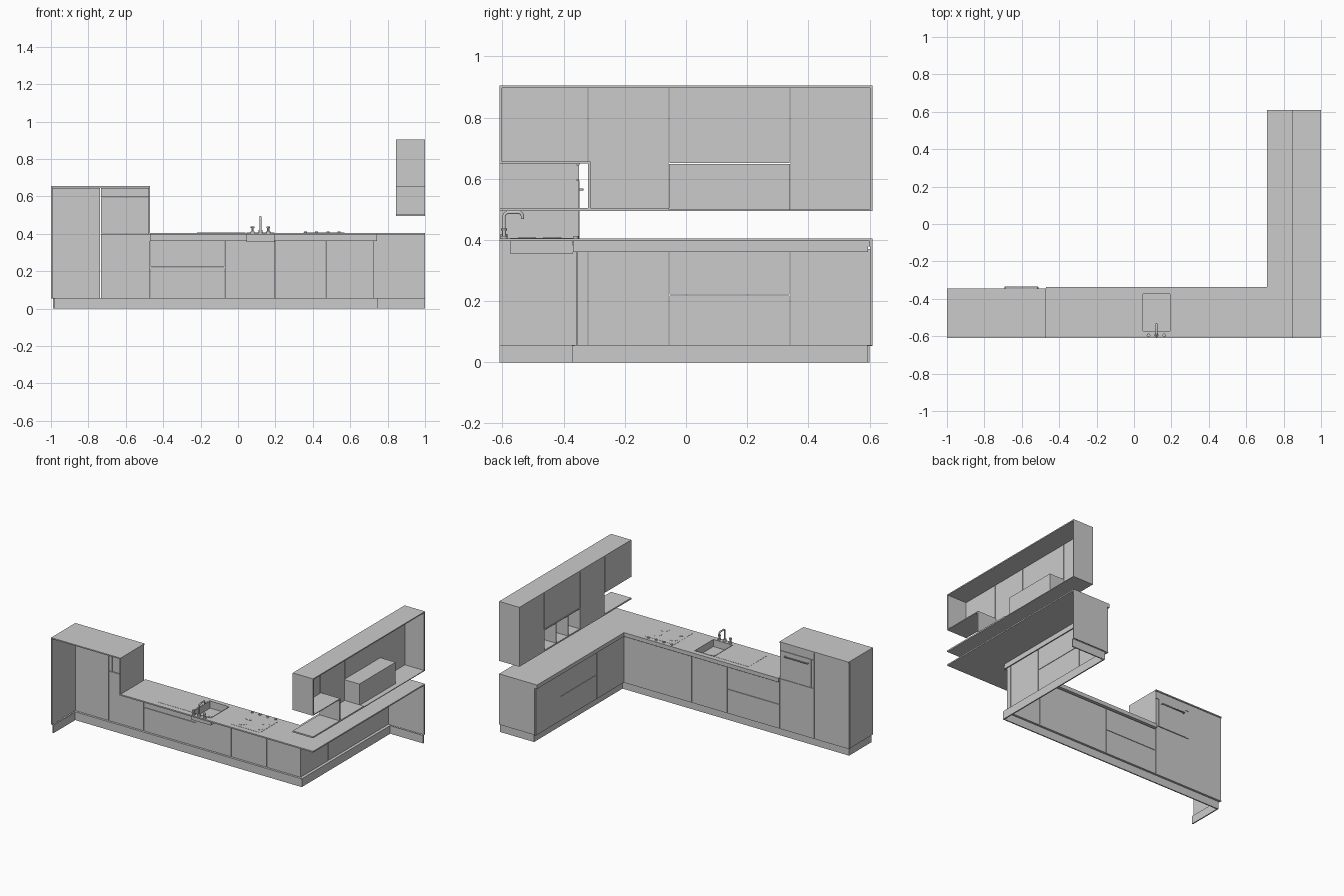
import bpy, bmesh, math
from mathutils import Vector

if "Cube" in bpy.data.objects:
    bpy.data.objects.remove(bpy.data.objects["Cube"])

T = 0.008  # panel thickness
G = 0.0015  # half gap between fronts


def finish(name, bm):
    bmesh.ops.recalc_face_normals(bm, faces=bm.faces)
    me = bpy.data.meshes.new(name)
    bm.to_mesh(me)
    bm.free()
    ob = bpy.data.objects.new(name, me)
    bpy.context.collection.objects.link(ob)
    return ob


def box(name, x0, x1, y0, y1, z0, z1):
    bm = bmesh.new()
    bmesh.ops.create_cube(bm, size=1)
    for v in bm.verts:
        v.co = Vector(((x0 + x1) / 2 + v.co.x * (x1 - x0),
                       (y0 + y1) / 2 + v.co.y * (y1 - y0),
                       (z0 + z1) / 2 + v.co.z * (z1 - z0)))
    return finish(name, bm)


def prism(name, pts, z0, z1):
    bm = bmesh.new()
    f = bm.faces.new([bm.verts.new((x, y, z0)) for x, y in pts])
    ext = bmesh.ops.extrude_face_region(bm, geom=[f])["geom"]
    bmesh.ops.translate(bm, vec=(0, 0, z1 - z0),
                        verts=[v for v in ext if isinstance(v, bmesh.types.BMVert)])
    return finish(name, bm)


def cyl(name, x, y, z0, z1, r, n=20):
    return prism(name, [(x + r * math.cos(2 * math.pi * i / n), y + r * math.sin(2 * math.pi * i / n))
                        for i in range(n)], z0, z1)


def tube(name, pts, r):
    cu = bpy.data.curves.new(name, "CURVE")
    cu.dimensions = "3D"
    cu.bevel_depth = r
    cu.bevel_resolution = 3
    cu.use_fill_caps = True
    sp = cu.splines.new("POLY")
    sp.points.add(len(pts) - 1)
    for p, c in zip(sp.points, pts):
        p.co = (*c, 1)
    ob = bpy.data.objects.new(name, cu)
    bpy.context.collection.objects.link(ob)


def front_x(name, x0, x1, z0, z1):  # front facing +y
    box(name, x0 + G, x1 - G, -0.35 - T, -0.35, z0 + G, z1 - G)


def front_y(name, x, y0, y1, z0, z1):  # front facing -x
    box(name, x, x + T, y0 + G, y1 - G, z0 + G, z1 - G)


B0, B1 = 0.055, 0.372  # base front heights

# Main run fronts
front_x("tall_door", -1, -0.735, B0, 0.647)
front_x("oven_lower_door", -0.735, -0.47, B0, 0.4)
front_x("lower_drawer", -0.47, -0.07, B0, 0.22)
front_x("upper_drawer", -0.47, -0.07, 0.22, B1)
for a, b in ((-0.07, 0.2), (0.2, 0.47), (0.47, 0.72)):
    front_x("base_door", a, b, B0, B1)

# Side leg fronts
front_y("corner_filler", 0.72, -0.358, -0.32, B0, B1)
front_y("leg_door", 0.72, -0.32, -0.055, B0, B1)
front_y("leg_lower_drawer", 0.72, -0.055, 0.34, B0, 0.22)
front_y("leg_upper_drawer", 0.72, -0.055, 0.34, 0.22, B1)
front_y("leg_door", 0.72, 0.34, 0.61, B0, B1)

# End panels
box("left_end_panel", -1, -1 + T, -0.61, -0.35 - T, B0, 0.65)
box("leg_end_panel", 0.72 + T, 1, 0.61 - T, 0.61, B0, B1 + 0.006)

# Plinth and the narrow ledge above it
box("plinth_main", -0.99, 0.74, -0.373, -0.365, 0, B0)
box("plinth_left", -0.99, -0.982, -0.61, -0.373, 0, B0)
box("plinth_leg", 0.74, 0.748, -0.373, 0.6, 0, B0)
box("plinth_leg_end", 0.748, 1, 0.592, 0.6, 0, B0)
box("plinth_ledge_main", -1, 0.74, -0.373, -0.35, B0 - 0.002, B0 + 0.002)
box("plinth_ledge_leg", 0.72, 0.748, -0.365, 0.61, B0 - 0.002, B0 + 0.002)

# Recessed grip rail under the counter
box("grip_rail_main", -0.47, 0.74, -0.37, -0.363, 0.36, 0.382)
box("grip_rail_leg", 0.735, 0.742, -0.37, 0.595, 0.36, 0.382)

# Counter top with sink hole, plus front lip
counter = prism("counter_top", [(-0.47, -0.61), (1, -0.61), (1, 0.61), (0.71, 0.61),
                                (0.71, -0.338), (-0.47, -0.338)], 0.396, 0.405)
cut = box("sink_cutter", 0.047, 0.193, -0.573, -0.372, 0.35, 0.45)
mod = counter.modifiers.new("sink_hole", "BOOLEAN")
mod.operation = "DIFFERENCE"
mod.object = cut
bpy.context.view_layer.objects.active = counter
bpy.ops.object.modifier_apply(modifier=mod.name)
bpy.data.objects.remove(cut)
prism("counter_lip", [(-0.47, -0.338), (0.71, -0.338), (0.71, 0.61), (1, 0.61), (1, 0.60),
                      (0.74, 0.60), (0.74, -0.368), (-0.47, -0.368)], 0.378, 0.396)

# Sink basin and drainer
x0, x1, y0, y1, z0, z1 = 0.045, 0.195, -0.575, -0.37, 0.355, 0.407
box("sink_floor", x0, x1, y0, y1, z0, z0 + 0.003)
for a, b in ((x0, x0 + 0.003), (x1 - 0.003, x1)):
    box("sink_side", a, b, y0, y1, z0, z1)
for a, b in ((y0, y0 + 0.003), (y1 - 0.003, y1)):
    box("sink_side", x0, x1, a, b, z0, z1)
cyl("sink_drain", 0.12, -0.47, 0.358, 0.36, 0.012)
box("drainer", -0.22, 0.04, -0.57, -0.37, 0.405, 0.4062)

# Tap with gooseneck spout and two handles
arc = [(0.12, -0.58 + 0.015 * math.cos(t), 0.475 + 0.015 * math.sin(t))
       for t in [math.pi * (1 - i / 12) for i in range(7)]]
arc2 = [(0.12, -0.547 + 0.012 * math.sin(t), 0.478 + 0.012 * math.cos(t))
        for t in [math.pi / 2 * i / 6 for i in range(7)]]
tube("tap_spout", [(0.12, -0.595, 0.405)] + arc + arc2 + [(0.12, -0.535, 0.468)], 0.0055)
cyl("tap_base", 0.12, -0.595, 0.405, 0.42, 0.011)
for x in (0.078, 0.162):
    cyl("tap_handle_base", x, -0.595, 0.405, 0.412, 0.011)
    cyl("tap_handle_stem", x, -0.595, 0.412, 0.43, 0.006)
    cyl("tap_handle_cap", x, -0.595, 0.43, 0.438, 0.010, 8)

# Hob
box("hob_plate", 0.35, 0.57, -0.575, -0.37, 0.405, 0.4062)
for x in (0.4, 0.525):
    for y in (-0.437, -0.52):
        cyl("hob_ring", x, y, 0.4062, 0.4072, 0.03, 24)
for i in range(4):
    cyl("hob_knob", 0.37 + i * 0.06 - 0.01, -0.36, 0.405, 0.413, 0.008, 12)

# Tall cabinet top, side and oven
box("tall_top", -1, -0.47, -0.61, -0.346, 0.647, 0.655)
box("tall_side", -0.47 - T, -0.47, -0.61, -0.35 - T, 0.396, 0.647)
front_x("oven_panel_top", -0.735, -0.47, 0.595, 0.647)
front_x("oven_frame", -0.735, -0.71, 0.4, 0.595)
front_x("oven_frame", -0.495, -0.47, 0.4, 0.595)
box("oven_glass", -0.71, -0.495, -0.356, -0.348, 0.402, 0.595)
tube("oven_handle", [(-0.69, -0.349, 0.565), (-0.69, -0.337, 0.565),
                     (-0.515, -0.337, 0.565), (-0.515, -0.349, 0.565)], 0.004)

# Wall cabinet, open towards the wall
U, ZT = 0.845, 0.905
box("wall_top", U, 1, -0.61, 0.61, ZT - T, ZT)
box("wall_bottom", U, 1, -0.61, -0.055, 0.495, 0.505)
box("wall_bottom", U, 1, -0.055, 0.61, 0.495, 0.5)
box("corner_niche_roof", U, 1, -0.61, -0.32, 0.65, 0.656)
box("wall_end_near", U, 1, -0.61, -0.61 + T, 0.65, ZT - T)
box("wall_end_far", U, 1, 0.61 - T, 0.61, 0.5, ZT - T)
box("corner_niche_side", U, 1, -0.32, -0.32 + T, 0.505, 0.656)
front_y("wall_door", U, -0.61, -0.32, 0.65, ZT)
front_y("wall_door", U, -0.32, -0.055, 0.495, ZT)
front_y("wall_door", U, -0.055, 0.34, 0.65, ZT)
front_y("wall_door", U, 0.34, 0.61, 0.495, ZT)

# Three open cubbies below the middle door
box("cubby_roof", U, 0.965, -0.055, 0.34, 0.642, 0.648)
box("cubby_floor", U, 0.965, -0.055, 0.34, 0.5, 0.505)
box("cubby_back", 0.96, 0.965, -0.055, 0.34, 0.505, 0.642)
for i in range(4):
    y = -0.055 + i * 0.389 / 3
    box("cubby_divider", U, 0.96, y, y + 0.006, 0.505, 0.642)
